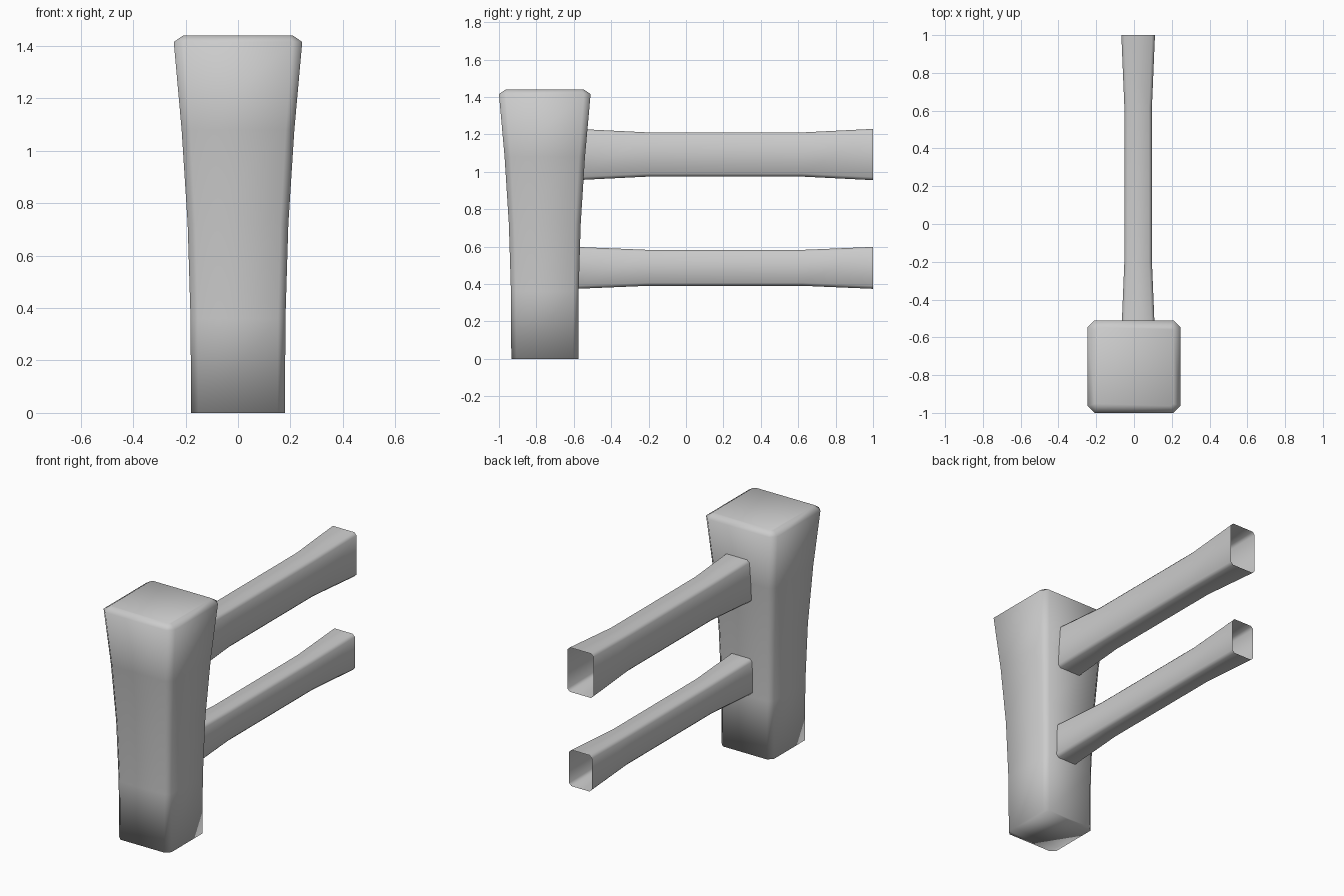
import bpy
import bmesh

if "Cube" in bpy.data.objects:
    bpy.data.objects.remove(bpy.data.objects["Cube"])


def ring_points(hw, hh, c):
    """Rectangle outline with cut corners, counter-clockwise."""
    return [(hw, -hh + c), (hw, hh - c), (hw - c, hh), (-hw + c, hh),
            (-hw, hh - c), (-hw, -hh + c), (-hw + c, -hh), (hw - c, -hh)]


def loft(name, rings, capped):
    """Skin a list of equal-length 3D rings into one smooth object."""
    bm = bmesh.new()
    loops = [[bm.verts.new(p) for p in ring] for ring in rings]
    n = len(loops[0])
    for a, b in zip(loops, loops[1:]):
        for i in range(n):
            j = (i + 1) % n
            bm.faces.new((a[i], a[j], b[j], b[i]))
    if capped:
        bm.faces.new(loops[0][::-1])
        bm.faces.new(loops[-1])
    bmesh.ops.recalc_face_normals(bm, faces=bm.faces[:])
    for f in bm.faces:
        f.smooth = True
    mesh = bpy.data.meshes.new(name)
    bm.to_mesh(mesh)
    bm.free()
    obj = bpy.data.objects.new(name, mesh)
    bpy.context.collection.objects.link(obj)
    return obj


# Flared post: (height, half width, corner cut)
POST_Y = -0.755
post = [(0, 0.179, 0.028), (0.36, 0.181, 0.028), (0.72, 0.192, 0.03),
        (1.08, 0.215, 0.033), (1.415, 0.245, 0.036), (1.44, 0.208, 0.012)]
loft("post", [[(x, POST_Y + y, z) for x, y in ring_points(h, h, c)]
              for z, h, c in post], True)


# Rails: open tubes, slightly waisted in the middle
def rail(name, zc, end, mid):
    stations = [(-0.585, end), (-0.2, mid), (0.62, mid), (1.0, end)]
    rings = [[(0.022 + x, y, zc + z) for x, z in ring_points(hw, hh, 0.016)]
             for y, (hw, hh) in stations]
    # rings wind the other way round the y axis, so flip order for outward normals
    obj = loft(name, rings, False)
    return obj


rail("upper_rail", 1.092, (0.089, 0.137), (0.073, 0.118))
rail("lower_rail", 0.486, (0.078, 0.112), (0.064, 0.096))
